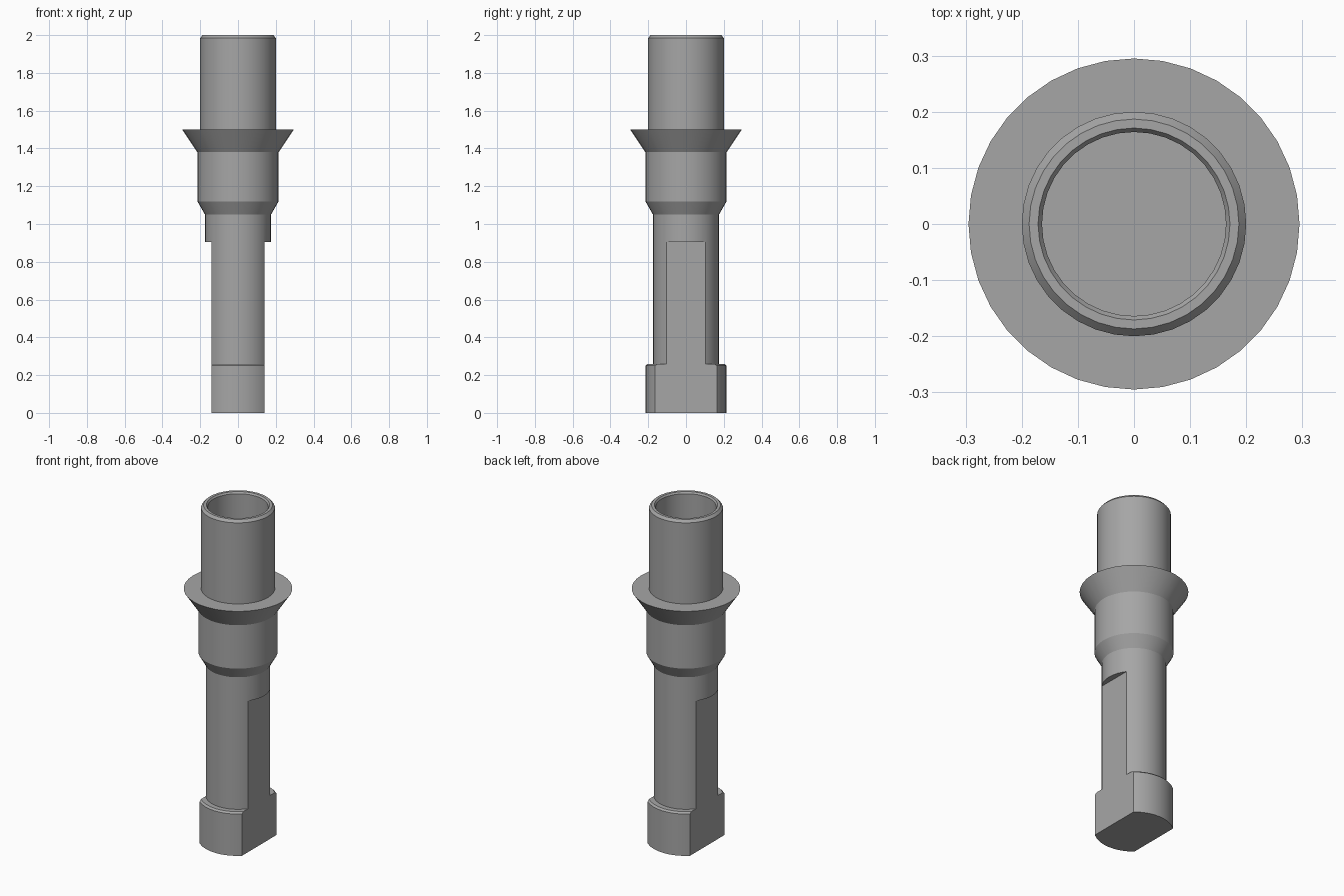
import bpy, bmesh
from math import cos, sin, pi, radians

SEGMENTS = 36

old = bpy.data.objects.get("Cube")
if old:
    bpy.data.objects.remove(old, do_unlink=True)

metal = bpy.data.materials.new("grey metal")
metal.use_nodes = True
GREY = (0.38, 0.38, 0.38, 1)
metal.diffuse_color = GREY
metal.node_tree.nodes["Principled BSDF"].inputs["Base Color"].default_value = GREY


def lathe(name, profile, cap_start=False, cap_end=False):
    """Spin (radius, height) points around z; the outside lies left to right going up."""
    bm = bmesh.new()
    rings = [[bm.verts.new((r * cos(2 * pi * i / SEGMENTS), r * sin(2 * pi * i / SEGMENTS), z))
              for i in range(SEGMENTS)] for r, z in profile]
    for low, high in zip(rings, rings[1:]):
        for i in range(SEGMENTS):
            j = (i + 1) % SEGMENTS
            bm.faces.new((low[i], low[j], high[j], high[i]))
    if cap_start:
        bm.faces.new(rings[0][::-1])
    if cap_end:
        bm.faces.new(rings[-1])
    mesh = bpy.data.meshes.new(name)
    bm.to_mesh(mesh)
    bm.free()
    mesh.materials.append(metal)
    obj = bpy.data.objects.new(name, mesh)
    bpy.context.collection.objects.link(obj)
    return obj


def activate(obj):
    bpy.ops.object.select_all(action='DESELECT')
    obj.select_set(True)
    bpy.context.view_layer.objects.active = obj


# Stem with a wider foot
stem = lathe("stem", [(0.215, 0), (0.215, 0.25), (0.205, 0.26), (0.175, 0.26), (0.175, 1.05)],
             cap_start=True, cap_end=True)

# Wrench flats on both sides of the stem
for side in (-1, 1):
    bpy.ops.mesh.primitive_cube_add(size=1, location=(side * 0.34, 0, 0.4025))
    cutter = bpy.context.object
    cutter.name = "flat_cutter"
    cutter.scale = (0.4, 0.8, 1.005)
    cutter.hide_render = True
    activate(stem)
    cut = stem.modifiers.new("flat", 'BOOLEAN')
    cut.operation = 'DIFFERENCE'
    cut.solver = 'EXACT'
    cut.object = cutter
    bpy.ops.object.modifier_apply(modifier=cut.name)
    bpy.data.objects.remove(cutter, do_unlink=True)

# Open the hidden top of the stem where the collar joins
bm = bmesh.new()
bm.from_mesh(stem.data)
hidden = [f for f in bm.faces if f.normal.z > 0.9 and f.calc_center_median().z > 1.04]
bmesh.ops.delete(bm, geom=hidden, context='FACES')
bm.to_mesh(stem.data)
bm.free()

# Collar, flared flange and hollow sleeve
collar = lathe("collar", [(0.175, 1.05), (0.215, 1.12), (0.215, 1.38)])
flange = lathe("flange", [(0.215, 1.38), (0.295, 1.5), (0.2, 1.5)])
sleeve = lathe("sleeve", [(0.2, 1.5), (0.2, 1.985), (0.187, 2), (0.171, 2), (0.164, 1.99),
                          (0.164, 1.5)], cap_end=True)

for part in (stem, collar, flange, sleeve):
    activate(part)
    bpy.ops.object.shade_smooth_by_angle(angle=radians(25))
